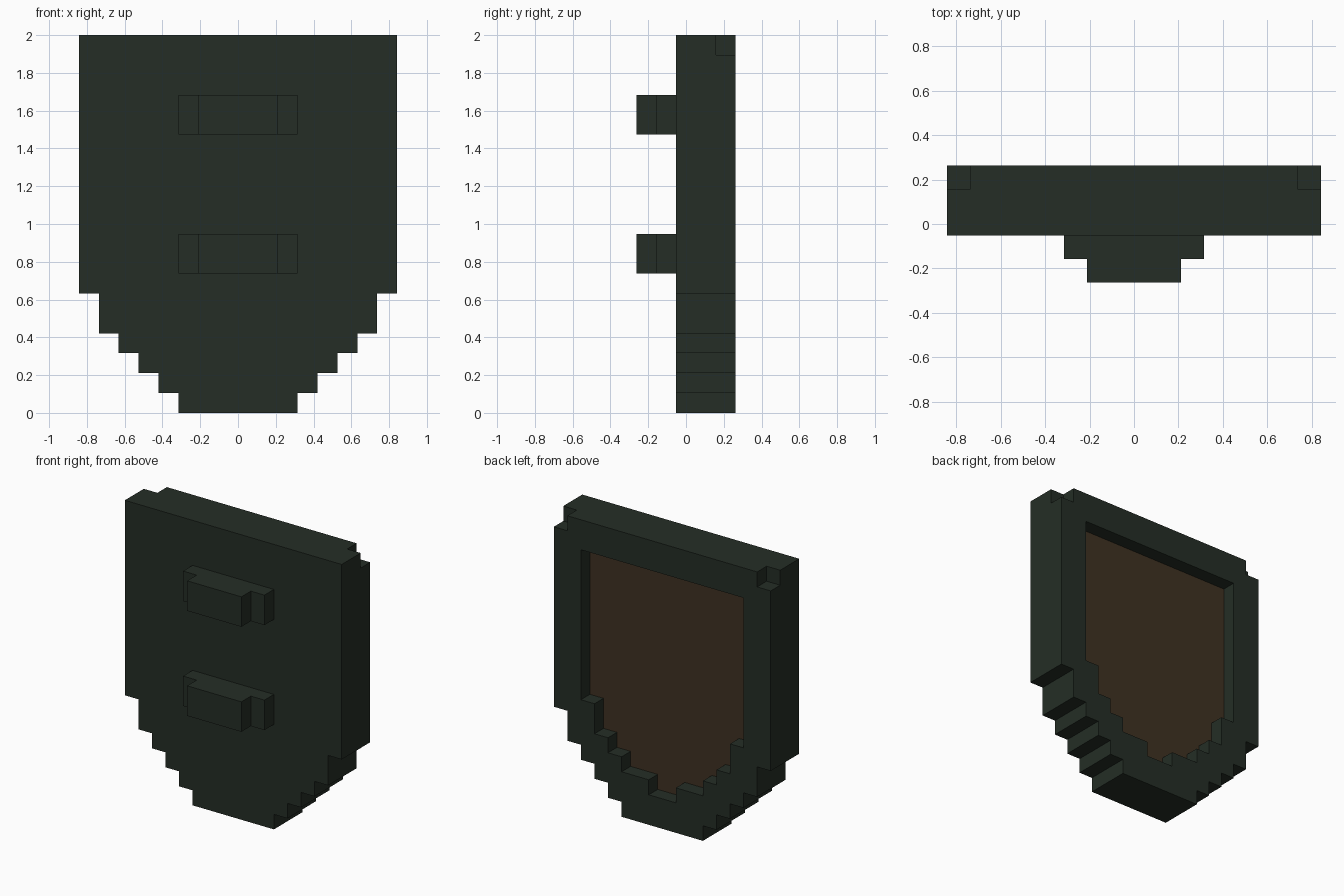
import bpy
import bmesh

cube = bpy.data.objects.get("Cube")
if cube:
    bpy.data.objects.remove(cube, do_unlink=True)

U = 2 / 19  # one block


def make_material(name, rgb):
    mat = bpy.data.materials.new(name)
    mat.use_nodes = True
    mat.diffuse_color = (*rgb, 1)
    mat.node_tree.nodes["Principled BSDF"].inputs["Base Color"].default_value = (*rgb, 1)
    return mat


GREEN = make_material("dark green", (0.018, 0.027, 0.019))
BROWN = make_material("dark brown", (0.049, 0.031, 0.016))


def stepped_outline(steps, top):
    """Symmetric stepped loop from (half width, start height) rows, bottom to top."""
    side = []
    heights = [z for _, z in steps[1:]] + [top]
    for (half, z), z_next in zip(steps, heights):
        side += [(half, z), (half, z_next)]
    return side + [(-x, z) for x, z in reversed(side)]


def prism(name, loops, y0, y1, mat):
    """Fill the loops (inner ones become holes) and extrude them along y."""
    bm = bmesh.new()
    for loop in loops:
        verts = [bm.verts.new((x * U, y0 * U, z * U)) for x, z in loop]
        for a, b in zip(verts, verts[1:] + verts[:1]):
            bm.edges.new((a, b))
    bmesh.ops.triangle_fill(bm, edges=bm.edges[:], use_beauty=True, normal=(0, 1, 0))
    result = bmesh.ops.extrude_face_region(bm, geom=bm.faces[:])
    moved = [g for g in result["geom"] if isinstance(g, bmesh.types.BMVert)]
    bmesh.ops.translate(bm, verts=moved, vec=(0, (y1 - y0) * U, 0))
    bmesh.ops.recalc_face_normals(bm, faces=bm.faces[:])
    mesh = bpy.data.meshes.new(name)
    bm.to_mesh(mesh)
    bm.free()
    mesh.materials.append(mat)
    obj = bpy.data.objects.new(name, mesh)
    bpy.context.collection.objects.link(obj)
    return obj


OUTER = [(3, 0), (4, 1), (5, 2), (6, 3), (7, 4), (8, 6)]
INNER = [(1, 2), (3, 3), (4, 4), (5, 5), (6, 7)]
opening = stepped_outline(INNER, 17)

# Main board
prism("shield_board", [stepped_outline(OUTER, 19)], -0.5, 1.5, GREEN)

# Raised rim with notched top corners
prism("shield_rim", [stepped_outline(OUTER + [(7, 18)], 19), opening], 1.5, 2.5, GREEN)

# Recessed panel inside the rim
prism("inner_panel", [opening], 1.5, 1.55, BROWN)

# Two stepped grips on the front
for label, z in (("lower", 7), ("upper", 14)):
    for part, half, y in (("base", 3, -0.5), ("bar", 2, -1.5)):
        prism(f"{label}_grip_{part}", [stepped_outline([(half, z)], z + 2)], y - 1, y, GREEN)
